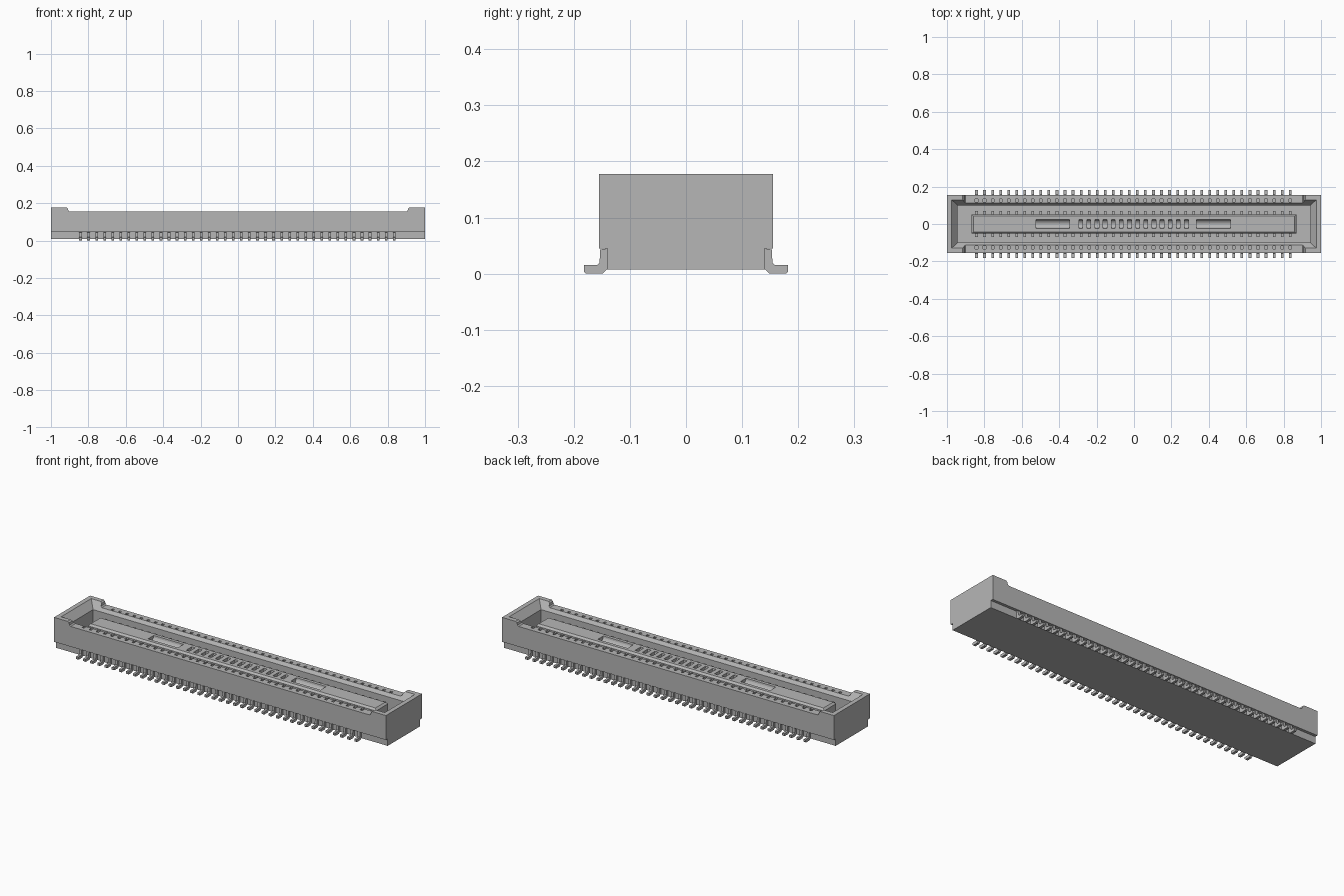
import bpy, bmesh, math
from mathutils import Matrix, Vector

if "Cube" in bpy.data.objects:
    bpy.data.objects.remove(bpy.data.objects["Cube"], do_unlink=True)

grey = bpy.data.materials.new("neutral grey")
grey.use_nodes = True
GREY = (0.47, 0.47, 0.47, 1)
grey.diffuse_color = GREY
grey.node_tree.nodes["Principled BSDF"].inputs["Base Color"].default_value = GREY

FLOOR, RIM, TONGUE_TOP = 0.06, 0.155, 0.138
PIN_X = [-0.842 + 0.043 * i for i in range(40)]
SLOT_X = [-0.285 + 0.0435 * i for i in range(14)]


def finish(name, bm):
    bmesh.ops.recalc_face_normals(bm, faces=bm.faces)
    mesh = bpy.data.meshes.new(name)
    bm.to_mesh(mesh)
    bm.free()
    mesh.materials.append(grey)
    ob = bpy.data.objects.new(name, mesh)
    bpy.context.collection.objects.link(ob)
    return ob


def loft(bm, bottom, top):
    """Closed solid between two matching rings of points."""
    a = [bm.verts.new(p) for p in bottom]
    b = [bm.verts.new(p) for p in top]
    n = len(a)
    bm.faces.new(a[::-1])
    bm.faces.new(b)
    for i in range(n):
        bm.faces.new((a[i], a[(i + 1) % n], b[(i + 1) % n], b[i]))


def rect(hx, hy, z, cx=0, cy=0):
    return [(cx - hx, cy - hy, z), (cx + hx, cy - hy, z),
            (cx + hx, cy + hy, z), (cx - hx, cy + hy, z)]


def block(bm, hx, hy, z0, z1, cx=0, cy=0):
    loft(bm, rect(hx, hy, z0, cx, cy), rect(hx, hy, z1, cx, cy))


def cut(ob, bm):
    cutter = finish("cutter", bm)
    cutter.hide_render = True
    mod = ob.modifiers.new("cut", 'BOOLEAN')
    mod.operation, mod.solver, mod.object = 'DIFFERENCE', 'EXACT', cutter
    bpy.context.view_layer.objects.active = ob
    bpy.ops.object.modifier_apply(modifier=mod.name)
    bpy.data.objects.remove(cutter, do_unlink=True)


# Housing: long side profile with raised ends
half = [(1, 0.007), (1, 0.178), (0.918, 0.178), (0.91, 0.172), (0.907, 0.16), (0.9, RIM)]
profile = half + [(-x, z) for x, z in reversed(half)]
bm = bmesh.new()
loft(bm, [(x, -0.155, z) for x, z in profile], [(x, 0.155, z) for x, z in profile])
housing = finish("housing", bm)

# Undercut along both long sides, above the solder leads
bm = bmesh.new()
for s in (-1, 1):
    block(bm, 1.1, 0.03, -0.05, 0.045, cy=s * 0.17)
cut(housing, bm)

# Straight cavity, then its flared mouth
bm = bmesh.new()
block(bm, 0.943, 0.1, FLOOR, 0.25)
cut(housing, bm)
bm = bmesh.new()
loft(bm, rect(0.943, 0.1, 0.138), rect(0.9755, 0.13, 0.1785))
cut(housing, bm)

# Contact pockets in the rims of both long walls
bm = bmesh.new()
for s in (-1, 1):
    for x in PIN_X:
        block(bm, 0.007, 0.0075, 0.125, 0.2, x, s * 0.125)
cut(housing, bm)

# Central tongue with a chamfered top edge
bm = bmesh.new()
hx, hy, c = 0.868, 0.052, 0.01
loft(bm, rect(hx, hy, FLOOR), rect(hx, hy, TONGUE_TOP))
top = [e for e in bm.edges if all(v.co.z > TONGUE_TOP - 0.001 for v in e.verts)]
bmesh.ops.bevel(bm, geom=top, offset=c, segments=1, affect='EDGES')
tongue = finish("tongue", bm)

# Rounded troughs in the tongue: two long ones and a row of short ones
bm = bmesh.new()
for x, length in [(-0.435, 0.18), (0.425, 0.18)] + [(x, 0.02) for x in SLOT_X]:
    place = Matrix.Translation((x, 0, TONGUE_TOP)) @ Matrix.Rotation(math.pi / 2, 4, 'Y')
    bmesh.ops.create_cone(bm, cap_ends=True, segments=16, radius1=0.024, radius2=0.024,
                          depth=length, matrix=place)
cut(tongue, bm)

# Contacts standing along both sides of the tongue
bm = bmesh.new()
for s in (-1, 1):
    for x in PIN_X:
        block(bm, 0.007, 0.01, FLOOR, 0.125, x, s * 0.06)
finish("tongue_contacts", bm)

# Bent solder leads on both sides
lead = [(0.139, 0.045), (0.153, 0.043), (0.154, 0.02), (0.159, 0.015), (0.182, 0.015),
        (0.182, 0.004), (0.178, 0), (0.149, 0), (0.139, 0.009)]
for s, name in ((-1, "front_leads"), (1, "back_leads")):
    bm = bmesh.new()
    for x in PIN_X:
        loft(bm, [(x - 0.007, s * y, z) for y, z in lead],
             [(x + 0.007, s * y, z) for y, z in lead])
    finish(name, bm)
